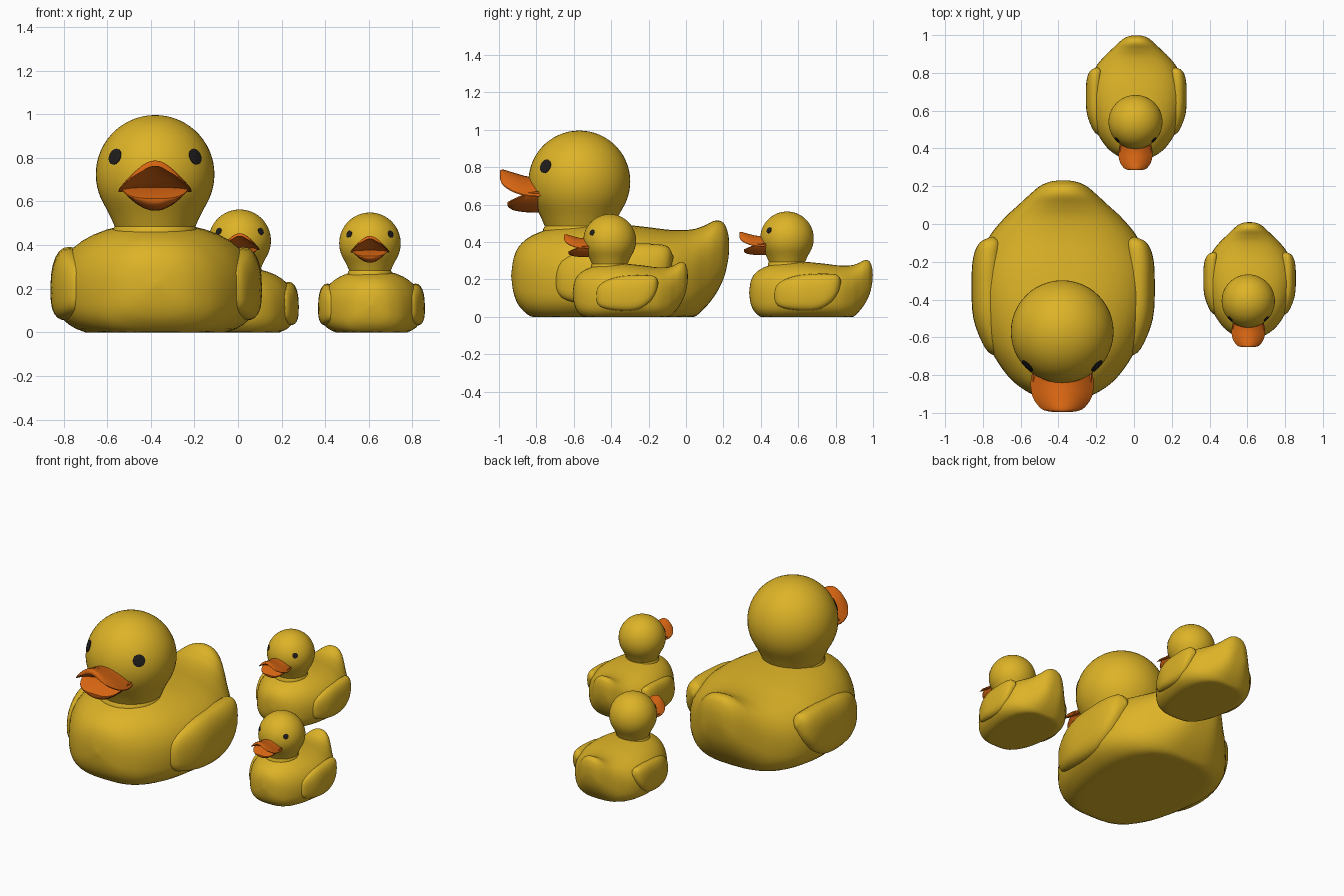
import bpy, bmesh, math
from mathutils import Vector

if "Cube" in bpy.data.objects:
    bpy.data.objects.remove(bpy.data.objects["Cube"])


def material(name, rgb):
    m = bpy.data.materials.new(name)
    m.diffuse_color = (*rgb, 1)
    m.use_nodes = True
    m.node_tree.nodes["Principled BSDF"].inputs["Base Color"].default_value = m.diffuse_color
    return m


YELLOW = material("duck yellow", (0.72, 0.45, 0.02))
ORANGE = material("beak orange", (0.68, 0.13, 0.006))
DARK = material("eye dark", (0.015, 0.012, 0.012))


def build(name, rings, mat, origin, scale, closed=True):
    """Skin a list of equal-length closed rings and cap both ends."""
    bm = bmesh.new()
    o, s = Vector(origin), Vector(scale)
    vs = [[bm.verts.new(o + Vector(p) * s) for p in r] for r in rings]
    n = len(vs[0])
    for a, b in zip(vs, vs[1:]):
        for i in range(n):
            bm.faces.new((a[i], a[(i + 1) % n], b[(i + 1) % n], b[i]))
    if closed:
        bm.faces.new(vs[0])
        bm.faces.new(vs[-1])
    bmesh.ops.remove_doubles(bm, verts=bm.verts, dist=1e-5)
    bmesh.ops.dissolve_degenerate(bm, edges=bm.edges, dist=1e-6)
    bmesh.ops.recalc_face_normals(bm, faces=bm.faces)
    me = bpy.data.meshes.new(name)
    bm.to_mesh(me)
    bm.free()
    ob = bpy.data.objects.new(name, me)
    bpy.context.collection.objects.link(ob)
    me.materials.append(mat)
    bpy.ops.object.select_all(action='DESELECT')
    ob.select_set(True)
    bpy.context.view_layer.objects.active = ob
    bpy.ops.object.shade_smooth_by_angle(angle=math.radians(40))
    return ob


def spline(st, steps=4):
    """Catmull-Rom interpolation of station tuples."""
    p = [st[0]] + list(st) + [st[-1]]
    out = []
    for k in range(1, len(p) - 2):
        for j in range(steps):
            t = j / steps
            out.append([0.5 * (2 * b + (c - a) * t + (2 * a - 5 * b + 4 * c - d) * t * t
                               + (3 * b - a - 3 * c + d) * t ** 3)
                        for a, b, c, d in zip(*p[k - 1:k + 3])])
    return out + [list(st[-1])]


def section(y, xc, zb, zt, hw, n=40):
    """Rounded section, fuller underneath, flattened at the ground."""
    zc = zb + 0.43 * (zt - zb)
    ring = []
    for i in range(n):
        a = 2 * math.pi * i / n
        c, s = math.cos(a), math.sin(a)
        e = 2 / 2.3 if s > 0 else 2 / 3
        x = max(hw, 0) * math.copysign(abs(c) ** e, c)
        z = zc + ((zt - zc) if s > 0 else (zc - zb)) * math.copysign(abs(s) ** e, s)
        ring.append((xc + x, y, max(z, 0)))
    return ring


def bill_section(y, zt, drop, w, th, n=12):
    """Arched blade: top edge across, then back along the underside."""
    ss = [-1 + 2 * i / n for i in range(n + 1)]
    top = [(w * s, y, zt - drop * s * s) for s in ss]
    low = [(w * s, y, zt - drop * s * s - 0.006 - th * (1 - s * s)) for s in reversed(ss)]
    return top + low


# y, x centre, bottom z, top z, half width (y measured from the body middle)
BODY = [(-.583, 0, .22, .22, 0), (-.568, 0, .12, .32, .11), (-.53, 0, .045, .39, .2),
        (-.45, 0, -.01, .445, .295), (-.3, 0, -.03, .49, .39), (-.1, 0, -.03, .5, .45),
        (.1, 0, -.03, .485, .46), (.27, 0, -.03, .465, .4), (.38, 0, -.01, .467, .315),
        (.45, 0, .045, .488, .24), (.51, 0, .12, .515, .175), (.555, 0, .21, .5, .12),
        (.578, 0, .31, .44, .06), (.583, 0, .38, .38, 0)]
WING = [(-.35, .35, .19, .19, 0), (-.31, .36, .1, .3, .05), (-.15, .39, .06, .37, .085),
        (.05, .4, .06, .39, .085), (.18, .395, .12, .39, .08), (.255, .385, .22, .375, .055),
        (.285, .375, .32, .32, 0)]
# y, top z, arch drop, half width, thickness (measured from the head centre)
UPPER = [(-.18, .03, .1, .15, .1), (-.265, .025, .1, .167, .08), (-.345, .045, .1, .157, .04),
         (-.4, .062, .085, .12, .025), (-.418, .062, .06, .09, .018), (-.425, .055, .03, .05, .012)]
LOWER = [(-.18, -.05, 0, .15, .11), (-.27, -.06, 0, .155, .1), (-.345, -.09, 0, .13, .06),
         (-.375, -.105, 0, .09, .03), (-.385, -.11, 0, .05, .012)]


def duck(name, body_mid, body_scale, head_mid, r, beak_scale, eye_angle):
    build(name + " body", [section(*s) for s in spline(BODY)], YELLOW, body_mid, body_scale)

    # wings, mirrored
    sx, sy, sz = body_scale
    for side, m in (("left", -1), ("right", 1)):
        build(f"{name} {side} wing", [section(*s, n=24) for s in spline(WING)],
              YELLOW, body_mid, (m * sx, sy, sz))

    # head and neck, one turned profile in units of the head radius
    prof = [(.72, -1.05), (.71, -.93), (.68, -.88), (.74, -.74), (.81, -.6)]
    prof += [(math.cos(a), math.sin(a)) for a in
             (math.radians(-30 + 6 * i) for i in range(21))]
    rings = [[(q * math.cos(2 * math.pi * i / 48), q * math.sin(2 * math.pi * i / 48), z)
              for i in range(48)] for q, z in prof]
    build(name + " head", rings, YELLOW, head_mid, (r, r, r))

    # beak
    build(name + " upper beak", [bill_section(*s) for s in spline(UPPER, 3)],
          ORANGE, head_mid, beak_scale)
    build(name + " lower beak", [bill_section(*s) for s in spline(LOWER, 3)],
          ORANGE, head_mid, beak_scale)

    # eyes: thin caps hugging the head
    for side, m in (("left", -1), ("right", 1)):
        d = Vector((m * .68, -.67, .3)).normalized()
        u = d.cross(Vector((0, 0, 1))).normalized()
        v = d.cross(u)
        rings = []
        for ang, rad in ((eye_angle, .995), (eye_angle, 1.012), (eye_angle * .6, 1.016),
                         (eye_angle * .25, 1.018)):
            rings.append([(d * math.cos(ang) + (u * math.cos(t) + v * math.sin(t))
                           * math.sin(ang)) * rad
                          for t in (2 * math.pi * i / 16 for i in range(16))])
        build(f"{name} {side} eye", rings, DARK, head_mid, (r, r, r))


duck("large duck", (-.375, -.352, 0), (1, 1, 1), (-.38, -.57, .724), .272, (1, 1, 1), .14)
duck("small front duck", (.612, -.298, 0), (.505, .528, .57), (.605, -.408, .408), .141,
     (.53, .575, .53), .12)
duck("small back duck", (.012, .668, 0), (.55, .567, .59), (.008, .54, .42), .143,
     (.54, .6, .54), .12)
